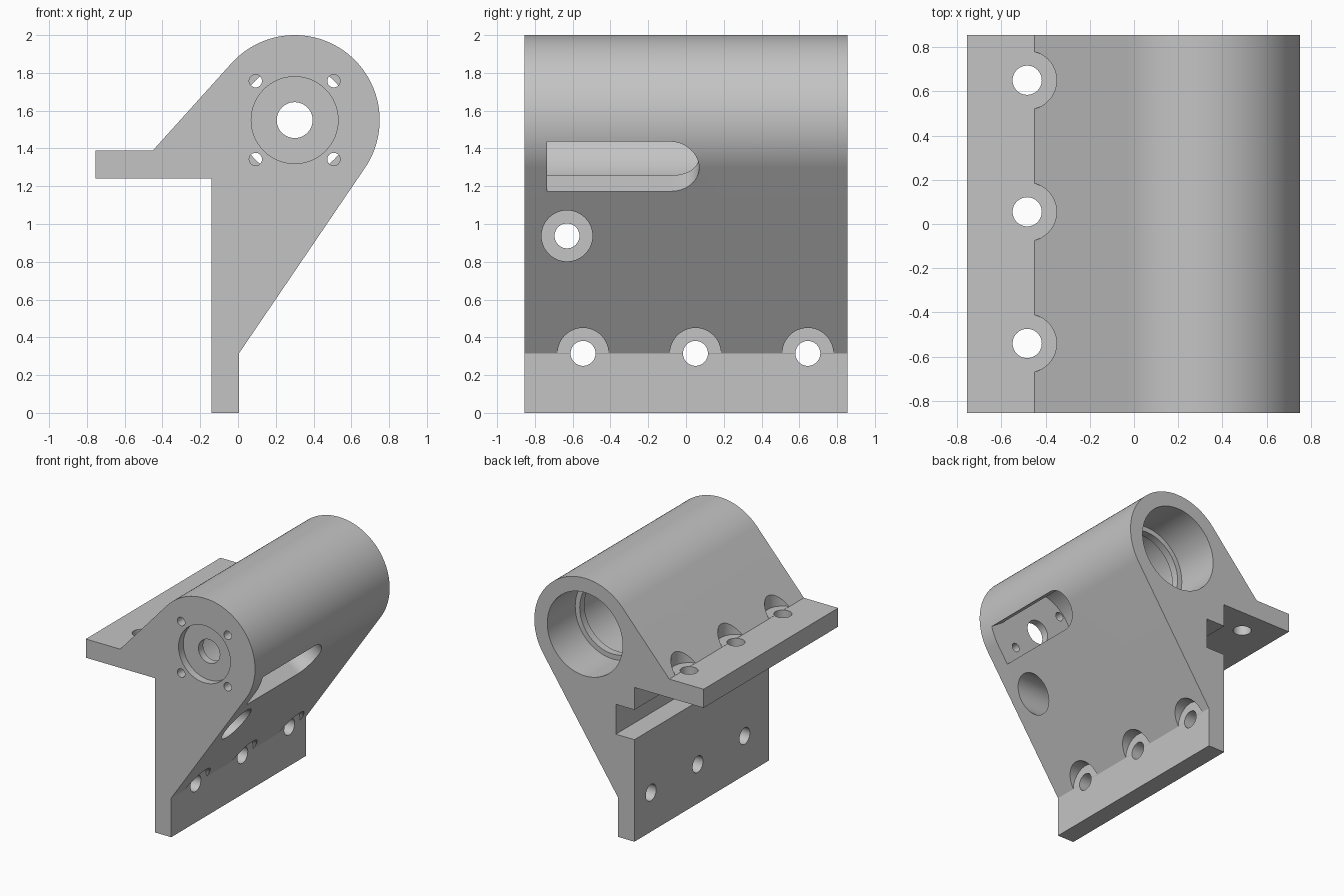
import bpy, bmesh, math
from mathutils import Vector

if "Cube" in bpy.data.objects:
    bpy.data.objects.remove(bpy.data.objects["Cube"], do_unlink=True)

HALF = 0.855                      # half depth of the bracket
CX, CZ, R = 0.30, 1.55, 0.45      # bearing housing axis and radius
BORE, LIP = 0.335, 0.295
WALL = -0.735                     # inner face of the front wall

grey = bpy.data.materials.new("machined_grey")
grey.use_nodes = True
grey.diffuse_color = (0.55, 0.55, 0.55, 1)
grey.node_tree.nodes["Principled BSDF"].inputs["Base Color"].default_value = (0.55, 0.55, 0.55, 1)


def prism(name, points, direction):
    """Closed solid from a planar outline swept along a direction."""
    bm = bmesh.new()
    face = bm.faces.new([bm.verts.new(p) for p in points])
    swept = bmesh.ops.extrude_face_region(bm, geom=[face])["geom"]
    verts = [g for g in swept if isinstance(g, bmesh.types.BMVert)]
    bmesh.ops.translate(bm, verts=verts, vec=direction)
    bmesh.ops.recalc_face_normals(bm, faces=bm.faces)
    mesh = bpy.data.meshes.new(name)
    bm.to_mesh(mesh)
    bm.free()
    mesh.materials.append(grey)
    obj = bpy.data.objects.new(name, mesh)
    bpy.context.collection.objects.link(obj)
    return obj


def rod(start, end, radius, n=48):
    """Cylinder cutter between two points."""
    start, end = Vector(start), Vector(end)
    axis = (end - start).normalized()
    u = axis.orthogonal().normalized()
    v = axis.cross(u)
    turn = [2 * math.pi * i / n for i in range(n)]
    ring = [start + radius * (u * math.cos(a) + v * math.sin(a)) for a in turn]
    return prism("cutter", ring, end - start)


def box(x0, x1, y0, y1, z0, z1):
    return prism("cutter", [(x0, y0, z0), (x1, y0, z0), (x1, y0, z1), (x0, y0, z1)],
                 (0, y1 - y0, 0))


def cut(body, cutter):
    mod = body.modifiers.new("cut", "BOOLEAN")
    mod.operation, mod.solver, mod.object = "DIFFERENCE", "EXACT", cutter
    bpy.context.view_layer.objects.active = body
    bpy.ops.object.modifier_apply(modifier=mod.name)
    bpy.data.objects.remove(cutter, do_unlink=True)


def tangent_angle(x, z, side):
    """Angle on the housing circle where a line from (x, z) touches it."""
    dx, dz = x - CX, z - CZ
    return math.atan2(dz, dx) + side * math.acos(R / math.hypot(dx, dz))


# Side profile: shelf, round housing, sloping web and foot
a0 = tangent_angle(-0.45, 1.39, -1) % (2 * math.pi)
a1 = tangent_angle(0.005, 0.315, 1)
a1 = (a1 + math.pi) % (2 * math.pi) - math.pi
steps = 80
arc = [(CX + R * math.cos(a), CZ + R * math.sin(a))
       for a in (a0 + (a1 - a0) * i / steps for i in range(steps + 1))]
profile = [(-0.14, 0), (-0.14, 1.24), (-0.755, 1.24), (-0.755, 1.39), (-0.45, 1.39),
           *arc, (0.005, 0.315), (0.005, 0)]
body = prism("bracket_body", [(x, -HALF, z) for x, z in profile], (0, 2 * HALF, 0))

# Housing bore with an inner retaining lip, open at the back
cut(body, rod((CX, 0.5, CZ), (CX, 1, CZ), BORE, 96))
cut(body, rod((CX, 0.3, CZ), (CX, 0.6, CZ), LIP, 96))
cut(body, rod((CX, WALL, CZ), (CX, 0.44, CZ), BORE, 96))

# Front wall: pilot recess, shaft hole and four screw holes
cut(body, rod((CX, -1, CZ), (CX, -0.795, CZ), 0.23, 64))
cut(body, rod((CX, -1, CZ), (CX, -0.6, CZ), 0.095))
for sx in (-1, 1):
    for sz in (-1, 1):
        x, z = CX + sx * 0.207, CZ + sz * 0.207
        cut(body, rod((x, -1, z), (x, -0.6, z), 0.034, 24))

# Access window through the sloping side, square at the front, round at the back
out = Vector((math.cos(a1), 0, math.sin(a1)))
across = Vector((-out.z, 0, out.x))
W, END = 0.15, -0.08
centre = Vector((CX, 0, CZ)) + out * 0.2
outline = [centre + across * s * W + Vector((0, WALL, 0)) for s in (1, -1)]
for i in range(25):
    a = math.pi * i / 24
    outline.append(centre - across * W * math.cos(a) + Vector((0, END + W * math.sin(a), 0)))
cut(body, prism("cutter", outline, out * 0.5))

# Slot in the rear of the upright, closed at the front
cut(body, box(-0.3, 0.025, WALL, 1, 0.82, 1.06))

# Clamp screw hole with a deep counterbore
cut(body, rod((0.15, -0.63, 0.937), (0.8, -0.63, 0.937), 0.135))
cut(body, rod((-0.3, -0.63, 0.937), (0.5, -0.63, 0.937), 0.066))

# Mounting holes and spot faces in the foot and the shelf
for y in (-0.545, 0.05, 0.645):
    cut(body, rod((0.006, y, 0.315), (0.5, y, 0.315), 0.135))
    cut(body, rod((-0.3, y, 0.315), (0.3, y, 0.315), 0.066))
    cut(body, rod((-0.483, y + 0.005, 1.391), (-0.483, y + 0.005, 1.8), 0.133))
    cut(body, rod((-0.483, y + 0.005, 1.1), (-0.483, y + 0.005, 1.6), 0.066))

# Smooth the curved walls and keep machined edges sharp
bpy.ops.object.select_all(action="DESELECT")
body.select_set(True)
bpy.context.view_layer.objects.active = body
bpy.ops.object.shade_smooth_by_angle(angle=math.radians(25))
